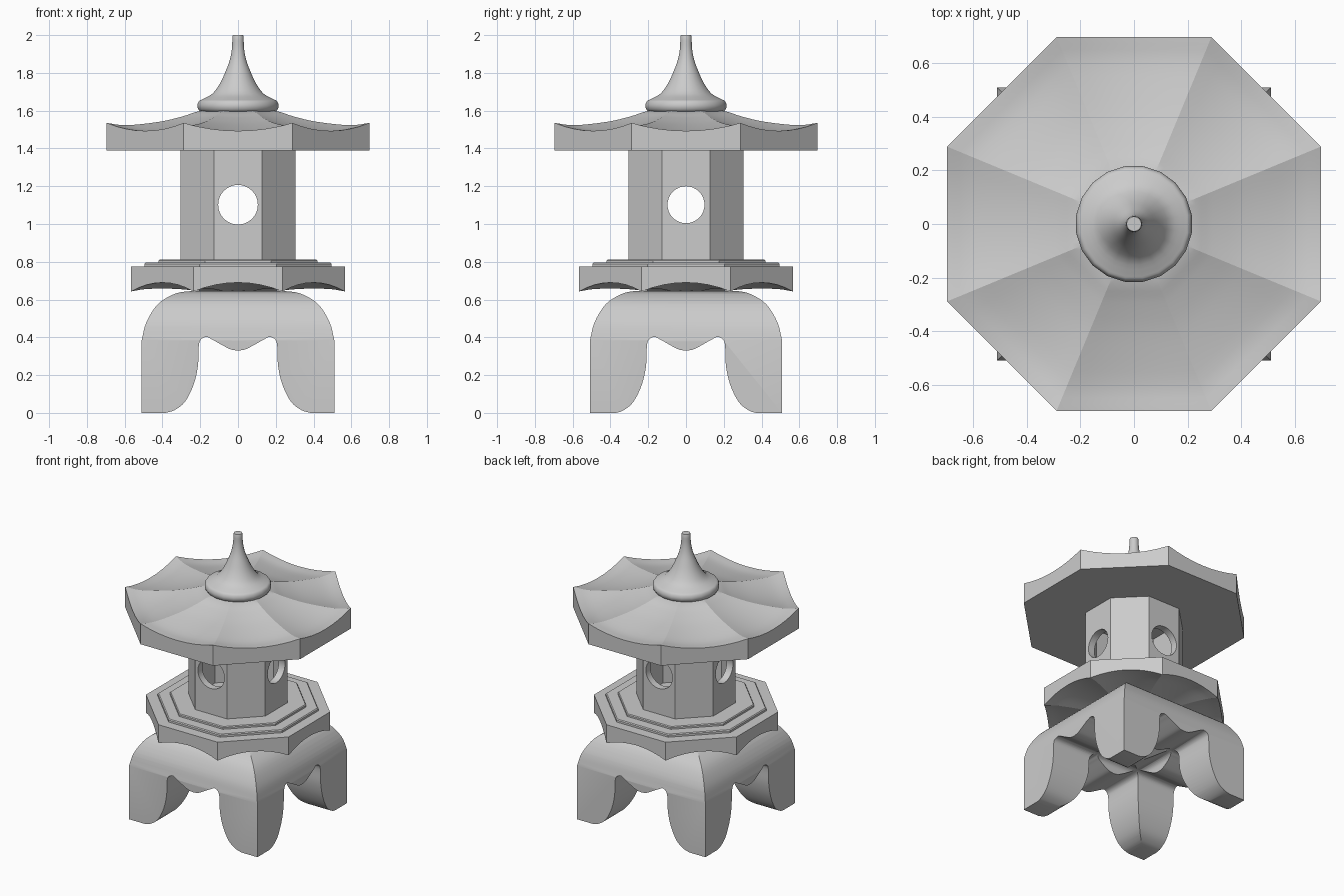
import bpy, bmesh, math
from mathutils import Vector, Matrix

if "Cube" in bpy.data.objects:
    bpy.data.objects.remove(bpy.data.objects["Cube"])


def finish(name, bm, angle=30):
    bmesh.ops.recalc_face_normals(bm, faces=bm.faces)
    me = bpy.data.meshes.new(name)
    bm.to_mesh(me)
    bm.free()
    ob = bpy.data.objects.new(name, me)
    bpy.context.collection.objects.link(ob)
    shade(ob, angle)
    return ob


def shade(ob, angle):
    ob.data.shade_smooth()
    ob.data.set_sharp_from_angle(angle=math.radians(angle))


def smooth(pts, steps=4):
    """Catmull-Rom curve through 2D points."""
    p = [Vector(q) for q in pts]
    p = [2 * p[0] - p[1]] + p + [2 * p[-1] - p[-2]]
    out = []
    for a, b, c, d in zip(p, p[1:], p[2:], p[3:]):
        for i in range(steps):
            t = i / steps
            out.append(0.5 * (2 * b + (c - a) * t + (2 * a - 5 * b + 4 * c - d) * t * t
                              + (3 * b - a - 3 * c + d) * t ** 3))
    return [tuple(v) for v in out + [p[-2]]]


def lathe(name, profile, n, closed=False, angle=30):
    """Turn (apothem, z) profile into n sides with a flat side facing front."""
    bm = bmesh.new()
    k = 1 / math.cos(math.pi / n)
    rings = [[bm.verts.new((r * k * math.cos((i + .5) * math.tau / n),
                            r * k * math.sin((i + .5) * math.tau / n), z))
              for i in range(n)] for r, z in profile]
    pairs = list(zip(rings, rings[1:]))
    if closed:
        pairs.append((rings[-1], rings[0]))
    else:
        bm.faces.new(rings[0])
        bm.faces.new(rings[-1])
    for a, b in pairs:
        for i in range(n):
            j = (i + 1) % n
            bm.faces.new((a[i], a[j], b[j], b[i]))
    return finish(name, bm, angle)


def eave(name, apothem, ridge, dip, flat_z, seg=8):
    """Octagon slab: one flat face, one face sagging between its eight ridges."""
    bm = bmesh.new()
    half = apothem * math.tan(math.pi / 8)

    def ring(s, zfun):
        vs = []
        for k in range(8):
            rot = Matrix.Rotation(k * math.pi / 4, 3, 'Z')
            for i in range(seg):
                u = -1 + 2 * i / seg
                vs.append(bm.verts.new(rot @ Vector((u * half * s, -apothem * s, zfun(u)))))
        return vs

    rings = [ring(1, lambda u: flat_z)]
    for s, z in ridge:
        rings.append(ring(s, lambda u: z - dip * s * s * (1 - u * u)))
    bm.faces.new(rings[0])
    bm.faces.new(rings[-1])
    n = 8 * seg
    for a, b in zip(rings, rings[1:]):
        for i in range(n):
            j = (i + 1) % n
            bm.faces.new((a[i], a[j], b[j], b[i]))
    return finish(name, bm, 18)


def boolean(ob, cutter, op):
    """Apply a boolean and discard the cutter."""
    m = ob.modifiers.new("cut", 'BOOLEAN')
    m.object, m.operation, m.solver = cutter, op, 'EXACT'
    cutter.hide_render = True
    bpy.context.view_layer.update()
    ev = ob.evaluated_get(bpy.context.evaluated_depsgraph_get())
    me = bpy.data.meshes.new_from_object(ev)
    ob.modifiers.clear()
    ob.data = me
    bpy.data.objects.remove(cutter)


def extrude_profile(name, pts, along_x):
    """Extrude a front-view outline along y, or turned to run along x."""
    bm = bmesh.new()
    a, b = [[bm.verts.new((d, x, z) if along_x else (x, d, z)) for x, z in pts]
            for d in (-.7, .7)]
    bm.faces.new(a)
    bm.faces.new(b)
    for i in range(len(pts)):
        j = (i + 1) % len(pts)
        bm.faces.new((a[i], a[j], b[j], b[i]))
    return finish(name, bm)


# four-legged base: one arched outline crossed with itself
outer = smooth([(.2, .645), (.27, .643), (.34, .628), (.425, .575), (.485, .48), (.51, .385)])
foot = smooth([(.385, 0), (.335, .015), (.28, .06), (.235, .15), (.212, .25), (.208, .35),
               (.197, .388), (.167, .402), (.14, .39)])
arch = smooth([(.13, .385), (.075, .354), (.035, .335), (0, .33)])
right = outer + [(.51, 0)] + foot + arch
outline = right + [(-x, z) for x, z in reversed(right[:-1])]
base = extrude_profile("leg_base", outline, False)
cross = extrude_profile("leg_cross", [(x * .997, z * 1.008 - .003) for x, z in outline], True)
boolean(base, cross, 'INTERSECT')
shade(base, 28)

# platform slab with scalloped underside
eave("platform", .567, smooth([(1, .643), (.85, .656), (.6, .657), (.32, .645), (.05, .642)]),
     -.047, .775)

# stepped tiers
lathe("platform_steps", [(.495, .77), (.495, .789), (.489, .795), (.42, .795),
                         (.42, .807), (.415, .813), (.05, .813)], 8)

# hollow light chamber with four round windows
chamber = lathe("light_chamber", [(.305, .805), (.305, 1.395), (.255, 1.395), (.255, .805)],
                8, closed=True)
for radius, axis in ((.105, 'X'), (.098, 'Y')):
    bm = bmesh.new()
    bmesh.ops.create_cone(bm, cap_ends=True, segments=32, radius1=radius, radius2=radius, depth=1,
                          matrix=Matrix.Translation((0, 0, 1.102))
                          @ Matrix.Rotation(math.pi / 2, 4, axis))
    boolean(chamber, finish("window_cutter", bm), 'DIFFERENCE')
shade(chamber, 30)

# swept roof
eave("roof", .695, smooth([(1, 1.535), (.85, 1.523), (.6, 1.541), (.42, 1.57), (.29, 1.598),
                           (.05, 1.62)]), .042, 1.388)

# finial with rolled foot
lathe("finial", smooth([(.19, 1.592), (.207, 1.602), (.215, 1.625), (.207, 1.65), (.185, 1.662),
                        (.135, 1.69), (.095, 1.745), (.065, 1.81), (.043, 1.87), (.032, 1.93),
                        (.03, 1.99)], 3) + [(.027, 2.0)], 20, angle=40)
